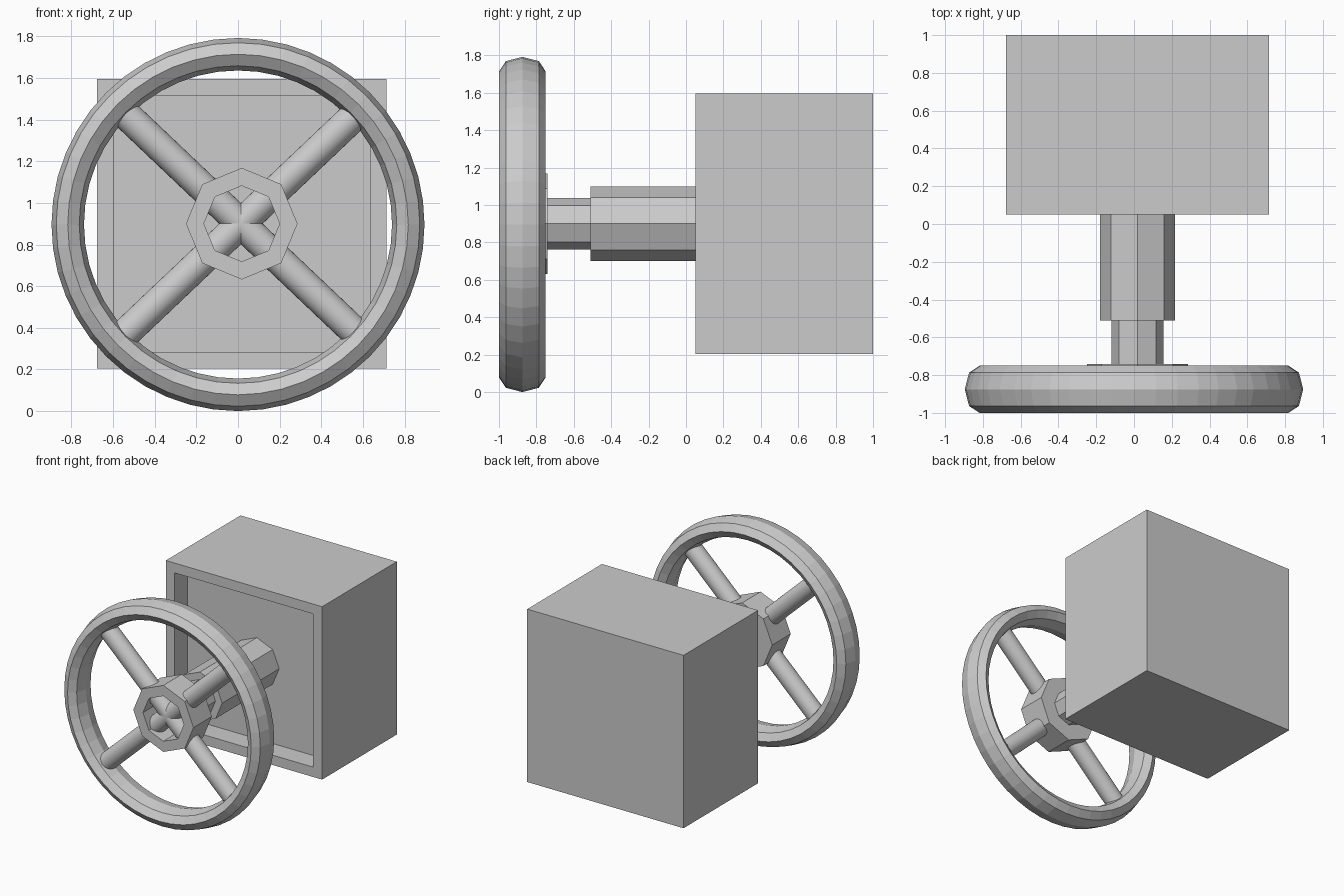
import bpy, bmesh, math
from mathutils import Matrix

if "Cube" in bpy.data.objects:
    bpy.data.objects.remove(bpy.data.objects["Cube"])

CX, CZ = 0.018, 0.9      # axis of the shaft, hub and box


def make(name, bm):
    bmesh.ops.recalc_face_normals(bm, faces=bm.faces[:])
    mesh = bpy.data.meshes.new(name)
    bm.to_mesh(mesh)
    bm.free()
    ob = bpy.data.objects.new(name, mesh)
    bpy.context.collection.objects.link(ob)
    return ob


def lathe(name, profile, sides, x, z, closed=False):
    """Revolve (radius, y) points about the y axis; open profiles get capped."""
    bm = bmesh.new()
    rings = []
    for r, y in profile:
        rings.append([bm.verts.new((x + r * math.cos(2 * math.pi * i / sides), y,
                                    z + r * math.sin(2 * math.pi * i / sides)))
                      for i in range(sides)])
    pairs = list(zip(rings, rings[1:]))
    if closed:
        pairs.append((rings[-1], rings[0]))
    for a, b in pairs:
        for i in range(sides):
            j = (i + 1) % sides
            bm.faces.new((a[i], a[j], b[j], b[i]))
    if not closed:
        bm.faces.new(rings[0])
        bm.faces.new(rings[-1])
    return make(name, bm)


# Wheel rim: octagonal section stretched along y
section = [(0.818 + 0.078 * math.cos(k * math.pi / 4),
            -0.875 + 0.125 * math.sin(k * math.pi / 4)) for k in range(8)]
lathe("wheel_rim", section, 48, 0, 0.896, closed=True)

# Hub with a hollow front
lathe("wheel_hub", [(0.182, -0.79), (0.182, -0.975), (0.268, -0.975), (0.268, -0.74)],
      8, CX, CZ)

# Stepped shaft running into the box recess
lathe("shaft", [(0.138, -0.76), (0.138, -0.51), (0.198, -0.51), (0.198, 0.215)], 8, CX, CZ)

# Crossing spokes
for name, side in (("spoke_rising", 1), ("spoke_falling", -1)):
    bm = bmesh.new()
    bmesh.ops.create_cone(bm, cap_ends=True, segments=32, radius1=0.072, radius2=0.072,
                          depth=1.56)
    tilt = side * math.radians(46.5)
    bm.transform(Matrix.Translation((0.014, -0.875, CZ)) @ Matrix.Rotation(tilt, 4, 'Y'))
    ob = make(name, bm)
    bpy.context.view_layer.objects.active = ob
    ob.select_set(True)
    bpy.ops.object.shade_smooth_by_angle(angle=math.radians(30))
    ob.select_set(False)

# Box with a recessed front face
bm = bmesh.new()
bmesh.ops.create_cube(bm, size=1, matrix=Matrix.Translation((CX, 0.525, CZ))
                      @ Matrix.Diagonal((1.392, 0.95, 1.392, 1)))
front = min(bm.faces, key=lambda f: f.calc_center_median().y)
bmesh.ops.inset_region(bm, faces=[front], thickness=0.112)
inner = bmesh.ops.extrude_discrete_faces(bm, faces=[front])["faces"][0]
bmesh.ops.translate(bm, verts=inner.verts[:], vec=(0, 0.165, 0))
make("gear_box", bm)
